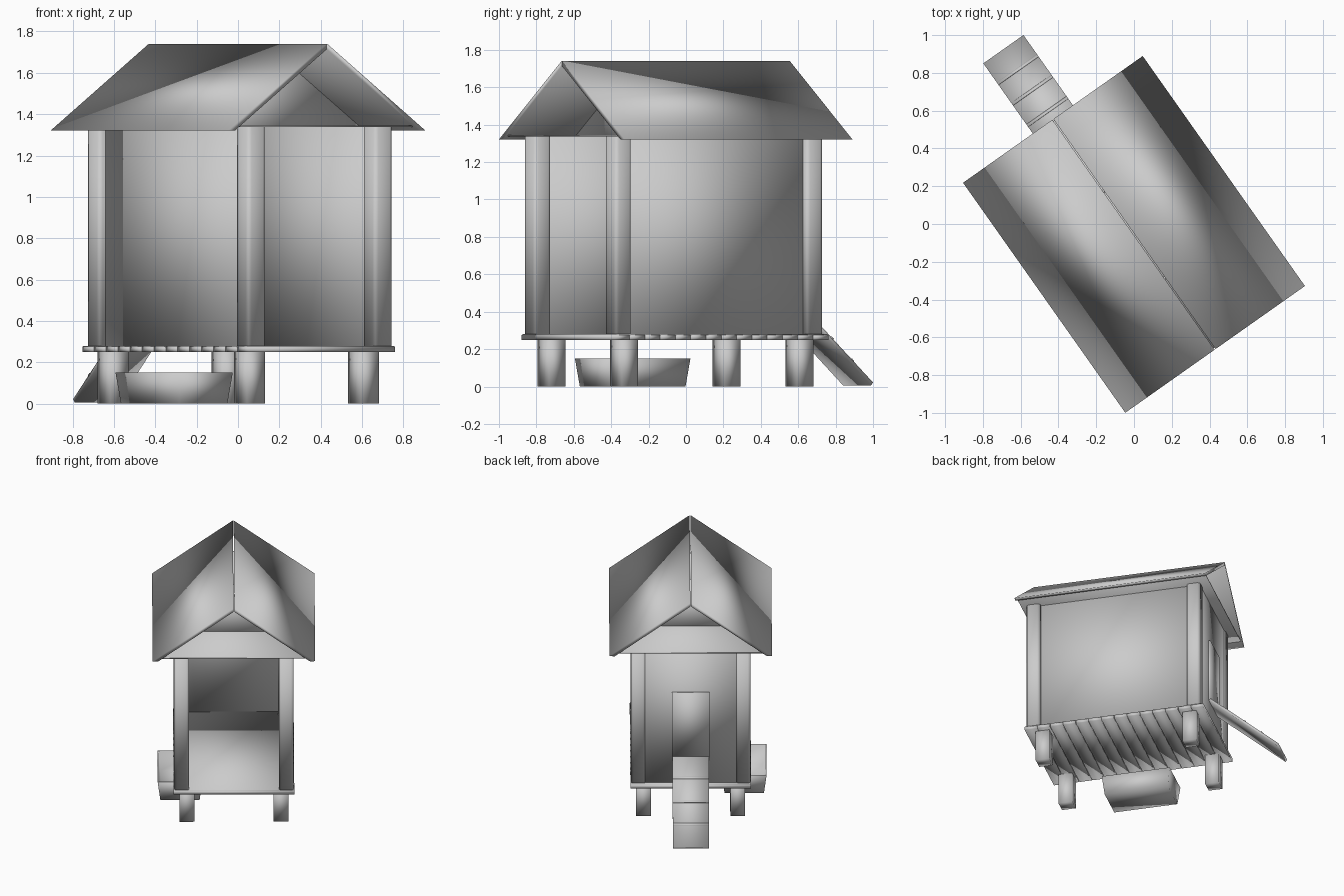
import bpy, bmesh, math
from mathutils import Matrix, Vector

if "Cube" in bpy.data.objects:
    bpy.data.objects.remove(bpy.data.objects["Cube"], do_unlink=True)

GREY = (0.6, 0.6, 0.6, 1)
mat = bpy.data.materials.new("plain_grey")
mat.use_nodes = True
mat.diffuse_color = GREY
mat.node_tree.nodes["Principled BSDF"].inputs["Base Color"].default_value = GREY

# The whole hut is turned on its plot
PLACE = Matrix.Translation((0, -0.055, 0)) @ Matrix.Rotation(math.radians(35.2), 4, 'Z')


def finish(name, bm, local=Matrix()):
    """Make a fully smooth shaded object, so its faces show soft gradients."""
    bmesh.ops.recalc_face_normals(bm, faces=bm.faces)
    for f in bm.faces:
        f.smooth = True
    mesh = bpy.data.meshes.new(name)
    bm.to_mesh(mesh)
    bm.free()
    mesh.materials.append(mat)
    ob = bpy.data.objects.new(name, mesh)
    bpy.context.collection.objects.link(ob)
    ob.matrix_world = PLACE @ local
    return ob


def box(name, center, size, tilt=0, round_corners=0):
    bm = bmesh.new()
    bmesh.ops.create_cube(bm, size=1)
    bmesh.ops.scale(bm, vec=size, verts=bm.verts)
    if round_corners:
        upright = [e for e in bm.edges
                   if abs(e.verts[0].co.z - e.verts[1].co.z) > 0.5 * size[2]]
        bmesh.ops.bevel(bm, geom=upright, offset=round_corners, segments=2,
                        profile=0.5, affect='EDGES')
    local = Matrix.Translation(center) @ Matrix.Rotation(tilt, 4, 'X')
    return finish(name, bm, local)


def prism(name, profile, y0, y1):
    """Extrude an x-z profile along y."""
    bm = bmesh.new()
    face = bm.faces.new([bm.verts.new((x, y0, z)) for x, z in profile])
    ext = bmesh.ops.extrude_face_region(bm, geom=[face])
    moved = [v for v in ext["geom"] if isinstance(v, bmesh.types.BMVert)]
    bmesh.ops.translate(bm, vec=(0, y1 - y0, 0), verts=moved)
    return finish(name, bm)


# Deck of cross planks under a smooth floor
COUNT, PITCH = 14, 0.1
for i in range(COUNT):
    y = (i - (COUNT - 1) / 2) * PITCH - 0.005
    box(f"deck_plank_{i + 1}", (0, y, 0.263), (0.865, PITCH - 0.004, 0.026))
box("floor", (0, -0.005, 0.276), (0.86, 1.39, 0.008))

# Legs, corner posts, side walls and roof slopes, mirrored
for sx, side in ((-1, "right"), (1, "left")):
    for sy, end in ((-1, "front"), (1, "back")):
        box(f"{end}_{side}_leg", (sx * 0.337, sy * 0.573 - 0.002, 0.126), (0.107, 0.107, 0.252))
        box(f"{end}_{side}_post", (sx * 0.375, sy * 0.625 - 0.015, 0.81),
            (0.107, 0.107, 1.06), 0, 0.02)
    box(f"{side}_wall", (sx * 0.383, -0.015, 0.81), (0.02, 1.2, 1.06))
    prism(f"{side}_roof_slope",
          [(sx * x, z) for x, z in ((0.003, 1.74), (0.582, 1.322), (0.545, 1.32), (0.003, 1.712))],
          -0.745, 0.745)

# Back wall with door panel
box("back_wall", (0, 0.645, 0.81), (0.7, 0.02, 1.06))
box("door_panel", (0, 0.66, 0.74), (0.27, 0.018, 0.51))

# Ceiling and recessed gable walls
box("ceiling", (0, 0, 1.342), (1.03, 1.47, 0.008))
for sy, end in ((-1, "front"), (1, "back")):
    prism(f"{end}_gable_wall", [(-0.51, 1.345), (0.51, 1.345), (0, 1.712)],
          sy * 0.27, sy * 0.29)

# Ramp with cleats
top, foot = Vector((0, 0.66, 0.487)), Vector((0, 1.193, 0.014))
run = foot - top
slope = math.atan2(run.z, run.y)
box("ramp", (top + foot) / 2, (0.26, run.length, 0.02), slope)
for i, t in enumerate((0.24, 0.5, 0.75)):
    box(f"ramp_cleat_{i + 1}", top + run * t + Vector((0, 0.007, 0.008)),
        (0.26, 0.018, 0.008), slope)

# Flared open trough beside the right wall
bm = bmesh.new()
bmesh.ops.create_cube(bm, size=1)
bmesh.ops.scale(bm, vec=(0.32, 0.53, 0.15), verts=bm.verts)
for v in bm.verts:
    if v.co.z < 0:
        v.co.x *= 0.88
        v.co.y *= 0.93
lid = [f for f in bm.faces if f.calc_center_median().z > 0.07]
bmesh.ops.delete(bm, geom=lid, context='FACES_ONLY')
trough = finish("trough", bm, Matrix.Translation((-0.385, -0.01, 0.075)))
shell = trough.modifiers.new("thickness", 'SOLIDIFY')
shell.thickness = 0.006
